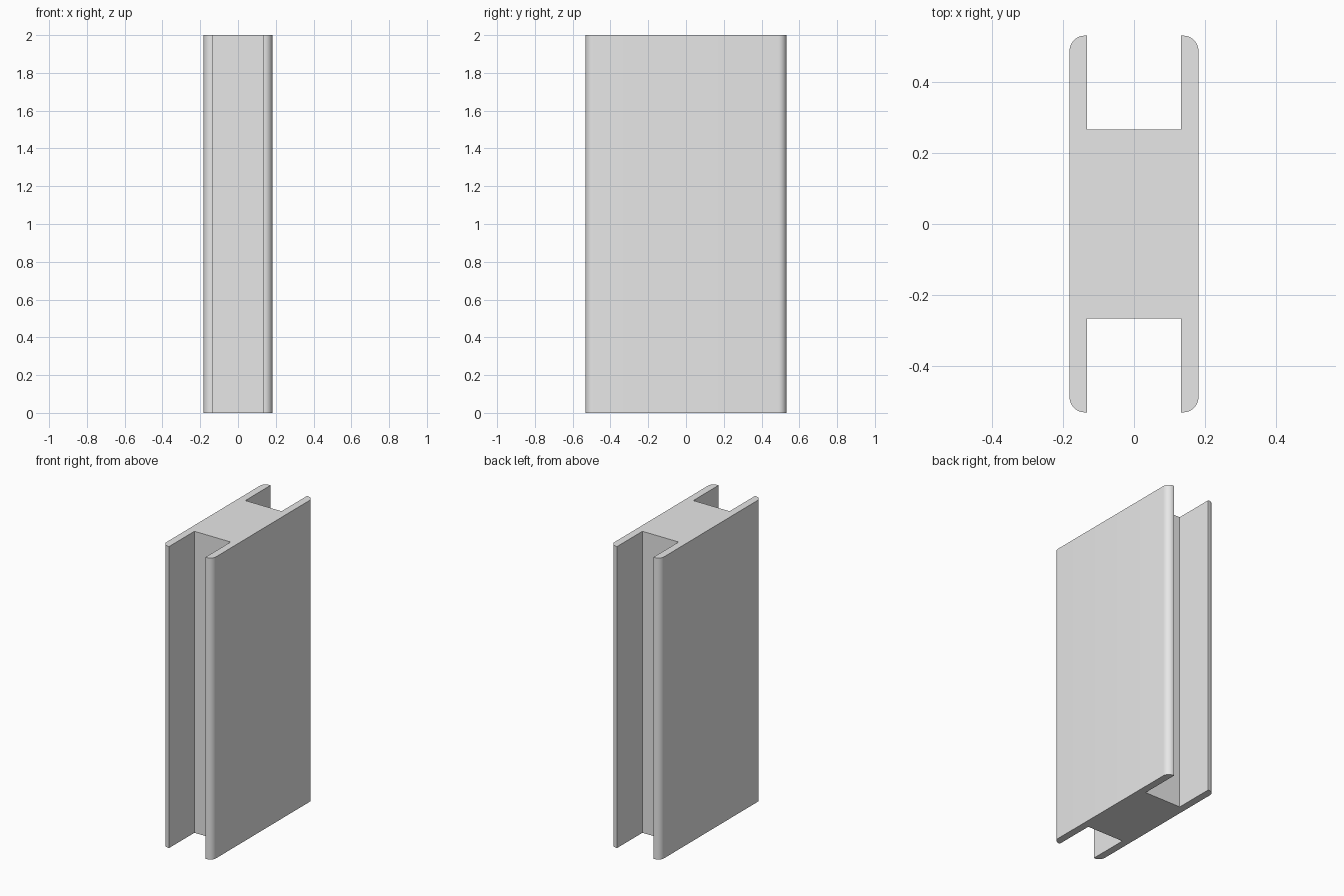
import bpy
import bmesh
from math import sin, cos, pi

HALF_W, HALF_D, HEIGHT = 0.182, 0.532, 2.0
SLOT_X, SLOT_Y = 0.133, 0.267
RADIUS, STEPS = 0.043, 10

cube = bpy.data.objects.get("Cube")
if cube:
    bpy.data.objects.remove(cube, do_unlink=True)

# Plain grey material
grey = bpy.data.materials.new("light_grey")
grey.use_nodes = True
colour = (0.8, 0.8, 0.8, 1.0)
grey.diffuse_color = colour
grey.node_tree.nodes["Principled BSDF"].inputs["Base Color"].default_value = colour

# One quarter of the H section: rounded outer corner, flange tip, slot corner
quarter = []
for i in range(STEPS + 1):
    a = pi / 2 * i / STEPS
    quarter.append((HALF_W - RADIUS + RADIUS * cos(a),
                    HALF_D - RADIUS + RADIUS * sin(a)))
quarter += [(SLOT_X, HALF_D), (SLOT_X, SLOT_Y)]

# Mirror the quarter into a closed outline
half = quarter + [(-x, y) for x, y in reversed(quarter)]
outline = half + [(x, -y) for x, y in reversed(half)]

# Extrude the section to full height
bm = bmesh.new()
base = bm.faces.new([bm.verts.new((x, y, 0)) for x, y in outline])
top = bmesh.ops.extrude_face_region(bm, geom=[base], use_keep_orig=True)["geom"]
bmesh.ops.translate(bm, vec=(0, 0, HEIGHT),
                    verts=[v for v in top if isinstance(v, bmesh.types.BMVert)])
bmesh.ops.recalc_face_normals(bm, faces=bm.faces)

mesh = bpy.data.meshes.new("h_section_profile")
bm.to_mesh(mesh)
bm.free()
mesh.materials.append(grey)
profile = bpy.data.objects.new("h_section_profile", mesh)
bpy.context.collection.objects.link(profile)

# Smooth the rounded edges, keep the corners sharp
bpy.ops.object.select_all(action="DESELECT")
profile.select_set(True)
bpy.context.view_layer.objects.active = profile
bpy.ops.object.shade_smooth_by_angle(angle=pi / 6)
